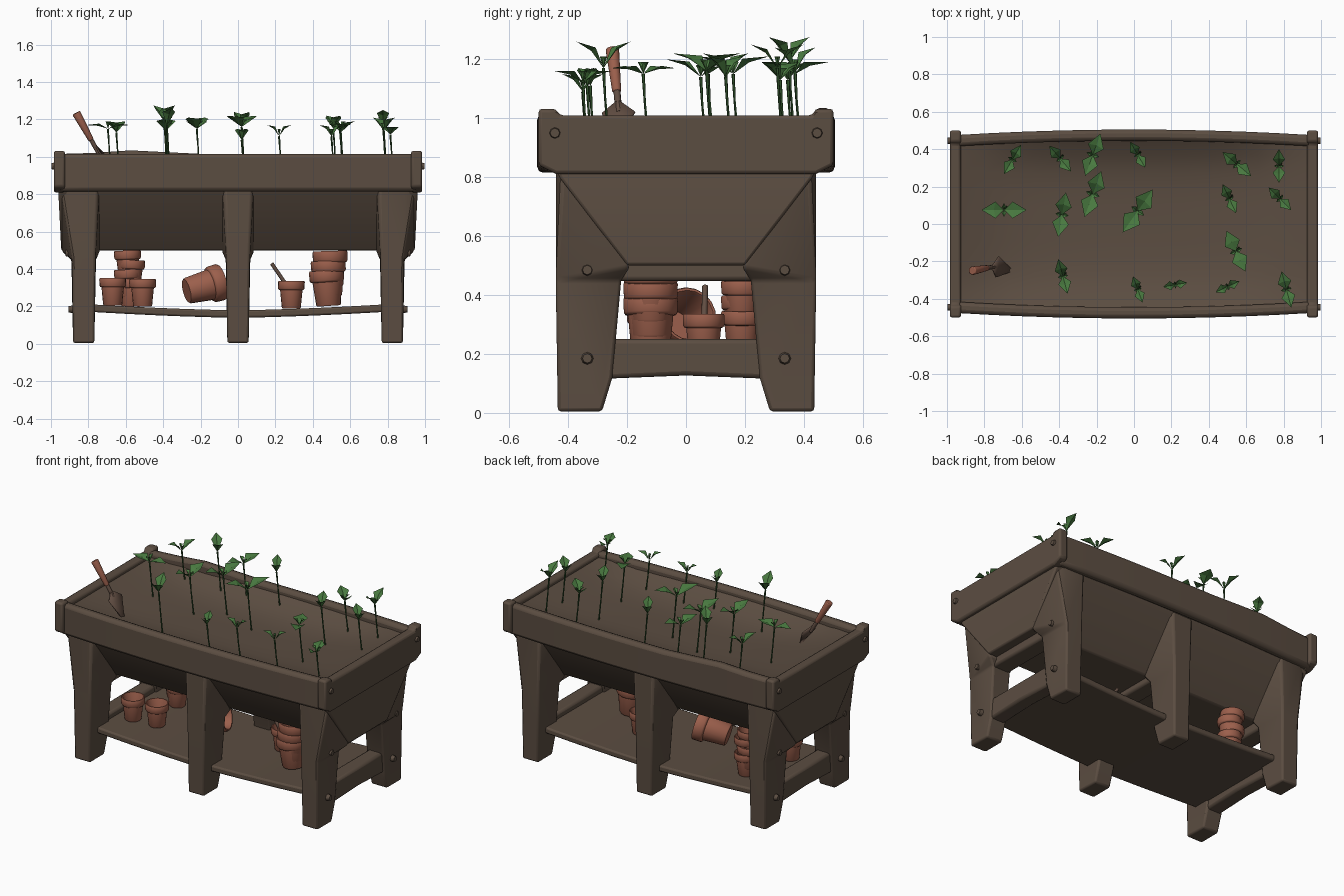
import bpy, bmesh, math
from mathutils import Vector, Matrix

if "Cube" in bpy.data.objects:
    bpy.data.objects.remove(bpy.data.objects["Cube"])


def material(name, rgb):
    m = bpy.data.materials.new(name)
    m.diffuse_color = (*rgb, 1)
    m.use_nodes = True
    m.node_tree.nodes["Principled BSDF"].inputs["Base Color"].default_value = m.diffuse_color
    return m


WOOD = material("weathered_wood", (0.105, 0.074, 0.053))
CLAY = material("terracotta", (0.33, 0.115, 0.072))
GREEN = material("leaf_green", (0.065, 0.19, 0.05))
STEM = material("stem_green", (0.03, 0.085, 0.025))
METAL = material("dull_metal", (0.12, 0.075, 0.055))


def finish(name, bm, mat, bevel=0.0, smooth=True):
    bmesh.ops.recalc_face_normals(bm, faces=bm.faces)
    me = bpy.data.meshes.new(name)
    bm.to_mesh(me)
    bm.free()
    ob = bpy.data.objects.new(name, me)
    bpy.context.collection.objects.link(ob)
    me.materials.append(mat)
    if bevel:
        b = ob.modifiers.new("soft_edges", 'BEVEL')
        b.width, b.segments, b.limit_method = bevel, 2, 'ANGLE'
    if smooth:
        bpy.ops.object.select_all(action='DESELECT')
        ob.select_set(True)
        bpy.context.view_layer.objects.active = ob
        bpy.ops.object.shade_smooth_by_angle(angle=math.radians(50))
    return ob


def beam(name, axis, cuts, section, bevel=0.015, mat=WOOD):
    """Loft rectangles along x or y; section(t) gives (u0, u1, z0, z1)."""
    bm = bmesh.new()
    rings = []
    for t in cuts:
        u0, u1, z0, z1 = section(t)
        ring = []
        for u, z in ((u0, z0), (u1, z0), (u1, z1), (u0, z1)):
            ring.append(bm.verts.new((t, u, z) if axis == 'x' else (u, t, z)))
        rings.append(ring)
    for a, b in zip(rings, rings[1:]):
        for i in range(4):
            bm.faces.new((a[i], a[(i + 1) % 4], b[(i + 1) % 4], b[i]))
    bm.faces.new(rings[0])
    bm.faces.new(rings[-1])
    return finish(name, bm, mat, bevel)


def prism(name, profile, x, caps, bevel, limits=(9, 9)):
    """Profile of (y, z, half width) spread to both sides of x, up to a limit per side."""
    bm = bmesh.new()
    rows = [[bm.verts.new((x + s * min(h, lim), y, z)) for y, z, h in profile]
            for s, lim in zip((-1, 1), limits)]
    n = len(profile)
    for i in range(n):
        j = (i + 1) % n
        bm.faces.new((rows[0][i], rows[0][j], rows[1][j], rows[1][i]))
    for r in rows:
        for c in caps:
            bm.faces.new([r[i] for i in c])
    return finish(name, bm, WOOD, bevel)


def steps(a, b, n):
    return [a + (b - a) * i / n for i in range(n + 1)]


# Rim boards, bowed outward along the length
def bow(x):
    return 0.475 + 0.03 * (1 - (x / 0.96) ** 2)


def front_section(x):
    return (-bow(x), -bow(x) + 0.06, 0.815, 1.015)


def back_section(x):
    return (bow(x) - 0.06, bow(x), 0.815, 1.015 + 0.02 * math.exp(-((x + 0.55) / 0.2) ** 2))


beam("front_rim", 'x', steps(-0.96, 0.96, 10), front_section, 0.02)
beam("back_rim", 'x', steps(-0.96, 0.96, 10), back_section, 0.02)
for s, side in ((-1, "left"), (1, "right")):
    def end_section(y, s=s):
        top = 1.032 if abs(y) > 0.435 else 1.01
        low = 0.84 if abs(y) > 0.46 else 0.81
        a, b = sorted((s * 0.925, s * 0.985))
        return (a, b, low, top)
    beam(side + "_rim", 'y', [-0.5, -0.44, -0.43, -0.2, 0, 0.2, 0.43, 0.44, 0.5], end_section, 0.02)

# Tapered trough and the soil filling it, banked up towards the rim
prism("trough", [(-0.2, 0.5, 0.945), (0.2, 0.5, 0.945), (0.43, 0.8, 0.96), (0.45, 0.86, 0.95),
                 (-0.45, 0.86, 0.95), (-0.43, 0.8, 0.96)], 0, [(0, 1, 2, 5), (2, 3, 4, 5)], 0.01)
bm = bmesh.new()
bmesh.ops.create_grid(bm, x_segments=14, y_segments=10, size=1)
for v in bm.verts:
    x, y = v.co.x, v.co.y
    a, b = x ** 4, y ** 4
    v.co = (x * 0.93, y * 0.455, 0.89 + 0.095 * (a + b - a * b))
finish("soil", bm, WOOD)

# Legs, each a post whose top fans out to meet the sloping trough
LEG = [(0.435, 0.005, 0.057), (0.285, 0.005, 0.057), (0.25, 0.12, 0.058), (0.22, 0.45, 0.066),
       (0.19, 0.495, 0.118), (0.42, 0.83, 0.122), (0.442, 0.83, 0.07), (0.442, 0.45, 0.061)]
LEG_CAPS = [(0, 1, 2, 3, 7), (7, 3, 4), (7, 4, 5), (7, 5, 6)]
for s, row in ((-1, "front"), (1, "back")):
    for x, place, limits in ((-0.825, "left", (9, 0.085)), (0, "middle", (0.085, 0.085)),
                             (0.825, "right", (0.085, 9))):
        prism(f"{row}_{place}_leg", [(s * y, z, h) for y, z, h in LEG], x, LEG_CAPS, 0.016, limits)

# Cross rails
for x, place in ((-0.825, "left"), (0.825, "right")):
    beam(place + "_lower_rail", 'y', [-0.3, 0, 0.3], lambda y: (x - 0.05, x + 0.05, 0.115 + 0.012 * (y == 0), 0.25))
    beam(place + "_upper_rail", 'y', [-0.25, 0.25], lambda y: (x - 0.06, x + 0.06, 0.447, 0.52))
beam("middle_upper_rail", 'y', [-0.25, 0.25], lambda y: (-0.06, 0.06, 0.465, 0.52))


# Sagging shelf
def shelf_z(x):
    return 0.18 + 0.032 * abs(x / 0.8) ** 1.5


beam("shelf", 'x', steps(-0.86, 0.86, 12), lambda x: (-0.36, 0.36, shelf_z(x) - 0.04, shelf_z(x)), 0.01)


def rod(bm, a, b, r0, r1, n=8):
    a, b = Vector(a), Vector(b)
    rot = (b - a).to_track_quat('Z', 'Y').to_matrix().to_4x4()
    bmesh.ops.create_cone(bm, cap_ends=True, segments=n, radius1=r0, radius2=r1,
                          depth=(b - a).length, matrix=Matrix.Translation((a + b) / 2) @ rot)


# Pegs on the end boards and end legs
bm = bmesh.new()
for sx in (-1, 1):
    for sy in (-1, 1):
        for x, y, z in ((0.87, 0.335, 0.185), (0.885, 0.335, 0.485), (0.96, 0.445, 0.95)):
            rod(bm, (sx * x, sy * y, z), (sx * (x + 0.037), sy * y, z), 0.024, 0.016)
finish("pegs", bm, WOOD)

# Clay pots, turned from one profile
POT = [(0, 0), (0.047, 0), (0.051, 0.006), (0.06, 0.098), (0.067, 0.1), (0.071, 0.106), (0.072, 0.14),
       (0.069, 0.146), (0.063, 0.146), (0.06, 0.14), (0.045, 0.012), (0, 0.012)]


def pot(name, loc, size=1.0, tilt=(0, 0, 0)):
    bm = bmesh.new()
    vs = [bm.verts.new((r * size, 0, z * size)) for r, z in POT]
    es = [bm.edges.new(p) for p in zip(vs, vs[1:])]
    bmesh.ops.spin(bm, geom=vs + es, axis=(0, 0, 1), cent=(0, 0, 0), steps=18, angle=math.tau)
    bmesh.ops.remove_doubles(bm, verts=bm.verts, dist=1e-4)
    ob = finish(name, bm, CLAY)
    ob.location, ob.rotation_euler = loc, tilt
    return ob


pot("left_pot", (-0.67, -0.13, 0.205))
pot("left_second_pot", (-0.51, -0.11, 0.2))
pot("stick_pot", (0.285, 0.06, 0.19))
pot("fallen_pot", (-0.275, -0.05, 0.283), 1.38, (0, math.radians(76), math.radians(18)))
for i in range(4):
    pot(f"small_stack_pot_{i + 1}", (-0.58 + 0.006 * (-1) ** i, 0.19, 0.2 + 0.051 * i), 1.0, (0, 0.04 * (-1) ** i, 0))
for i in range(3):
    pot(f"large_stack_pot_{i + 1}", (0.485 + 0.006 * i, -0.12, 0.203 + 0.052 * i), 1.3, (0, -0.07 + 0.02 * i, 0))
bm = bmesh.new()
rod(bm, (0.31, 0.06, 0.24), (0.18, 0.065, 0.43), 0.01, 0.01)
finish("stick", bm, METAL)

# Trowel stuck in the soil
bm = bmesh.new()
rod(bm, (-0.785, -0.235, 1.09), (-0.865, -0.25, 1.235), 0.016, 0.024, 10)
finish("trowel_handle", bm, CLAY, 0.005)
bm = bmesh.new()
rod(bm, (-0.79, -0.235, 1.1), (-0.745, -0.228, 1.02), 0.012, 0.012)
pts = [(-0.765, -0.23, 1.06), (-0.725, -0.172, 1.02), (-0.65, -0.25, 0.89), (-0.74, -0.285, 1.015), (-0.73, -0.228, 0.99)]
p = [bm.verts.new(c) for c in pts]
for a, b in ((0, 1), (1, 2), (2, 3), (3, 0)):
    bm.faces.new((p[a], p[b], p[4]))
blade = finish("trowel_blade", bm, METAL)
blade.modifiers.new("plate", 'SOLIDIFY').thickness = 0.008

# Seedlings: x, y, leaf direction, leaf reach, crown height, tip rise
SEEDLINGS = [
    (-0.65, 0.345, 60, 0.09, 1.13, 0.06), (-0.395, 0.35, -50, 0.09, 1.19, 0.085),
    (-0.22, 0.37, 70, 0.12, 1.15, 0.04), (0.02, 0.37, -60, 0.08, 1.16, 0.08),
    (0.55, 0.32, -40, 0.10, 1.13, 0.06), (0.775, 0.31, 90, 0.09, 1.17, 0.08),
    (0.78, 0.135, -45, 0.085, 1.14, 0.07), (0.51, 0.135, -65, 0.085, 1.15, 0.07),
    (0.02, 0.07, 55, 0.14, 1.16, 0.06), (-0.22, 0.16, 70, 0.13, 1.15, 0.06),
    (-0.385, 0.05, 80, 0.12, 1.14, 0.06), (-0.695, 0.075, 0, 0.12, 1.15, 0.02),
    (0.545, -0.145, -65, 0.12, 1.15, 0.02), (-0.38, -0.28, -75, 0.095, 1.17, 0.09),
    (0.02, -0.35, -70, 0.075, 1.09, 0.06), (0.22, -0.325, 10, 0.065, 1.11, 0.06),
    (0.5, -0.335, 25, 0.07, 1.11, 0.06), (0.815, -0.35, -75, 0.1, 1.12, 0.04),
]


def leaf(bm, base, angle, reach, rise):
    out = Vector((math.cos(angle), math.sin(angle), 0))
    side = Vector((-out.y, out.x, 0))
    up = Vector((0, 0, 1))
    mid = base + out * reach * 0.45 + up * (rise * 0.6 + 0.004)
    tip = bm.verts.new(base + out * reach + up * rise)
    root, rib = bm.verts.new(base), bm.verts.new(mid)
    for s in (-1, 1):
        edge = bm.verts.new(mid + side * s * reach * 0.37 - out * reach * 0.06 + up * 0.012)
        bm.faces.new((root, edge, rib))
        bm.faces.new((rib, edge, tip))


for n, (x, y, deg, reach, z, rise) in enumerate(SEEDLINGS, 1):
    a = math.radians(deg)
    crown = Vector((x, y, z))
    bm = bmesh.new()
    foot = crown + Vector((0.015, 0.02, 0.89 - z))
    knee = crown + Vector((0.006, 0.005, -0.09))
    rod(bm, foot, knee, 0.005, 0.004, 5)
    rod(bm, knee, crown, 0.004, 0.006, 5)
    finish(f"seedling_stem_{n}", bm, STEM)
    bm = bmesh.new()
    for k in range(4):
        big = k % 2 == 0
        leaf(bm, crown, a + k * math.pi / 2, reach if big else reach * 0.3, rise if big else 0.04)
    finish(f"seedling_leaves_{n}", bm, GREEN, smooth=False)
